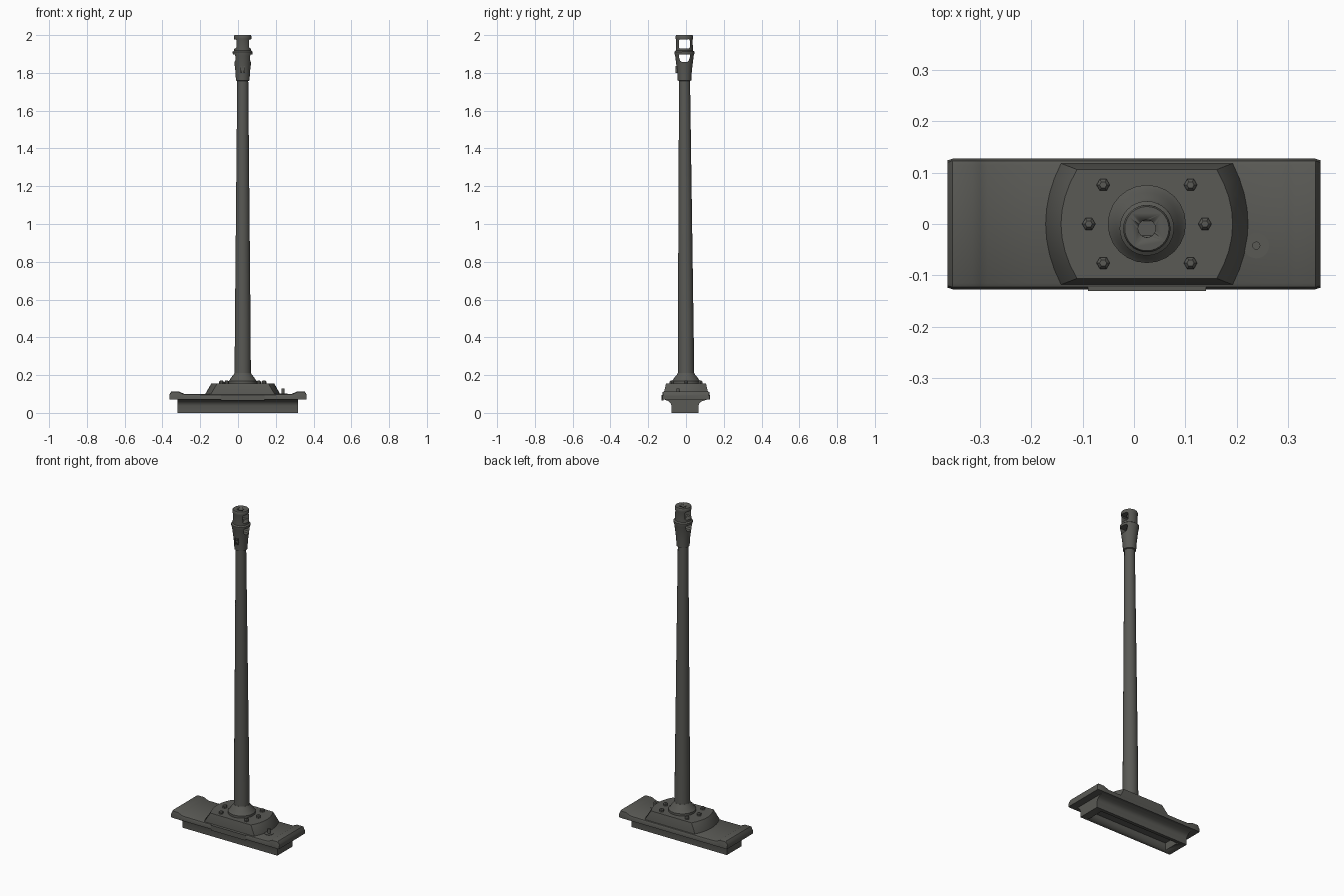
import bpy, bmesh, math
from mathutils import Vector, Matrix

cube = bpy.data.objects.get("Cube")
if cube:
    bpy.data.objects.remove(cube)

steel = bpy.data.materials.new("dark olive steel")
steel.use_nodes = True
COLOUR = (0.1, 0.1, 0.09, 1)
steel.diffuse_color = COLOUR
steel.node_tree.nodes["Principled BSDF"].inputs["Base Color"].default_value = COLOUR

AXIS_X = 0.025          # barrel axis, offset to the model's left
PIVOT = Vector((AXIS_X, 0, 0.2))
TILT = Matrix.Translation(PIVOT) @ Matrix.Rotation(0.005, 4, 'X') @ Matrix.Translation(-PIVOT)


def finish(name, bm, tilt=False, smooth=True):
    bmesh.ops.recalc_face_normals(bm, faces=bm.faces)
    if tilt:
        bm.transform(TILT)
    mesh = bpy.data.meshes.new(name)
    bm.to_mesh(mesh)
    bm.free()
    obj = bpy.data.objects.new(name, mesh)
    bpy.context.collection.objects.link(obj)
    mesh.materials.append(steel)
    if smooth:
        bpy.ops.object.select_all(action='DESELECT')
        obj.select_set(True)
        bpy.context.view_layer.objects.active = obj
        bpy.ops.object.shade_smooth_by_angle(angle=math.radians(35))
    return obj


def loft(name, rings, caps=True, **kw):
    """Skin a list of equal-length closed rings of points."""
    bm = bmesh.new()
    loops = [[bm.verts.new(p) for p in ring] for ring in rings]
    n = len(loops[0])
    for a, b in zip(loops, loops[1:]):
        for i in range(n):
            j = (i + 1) % n
            bm.faces.new((a[i], a[j], b[j], b[i]))
    if caps:
        bm.faces.new(loops[0])
        bm.faces.new(loops[-1])
    return finish(name, bm, **kw)


def lathe(name, profile, x=AXIS_X, y=0, sides=24, **kw):
    """Turn a (radius, height) profile around a vertical axis."""
    rings = [[(x + r * math.cos(2 * math.pi * i / sides),
               y + r * math.sin(2 * math.pi * i / sides), z)
              for i in range(sides)] for r, z in profile]
    return loft(name, rings, **kw)


def prism(name, outline, x0, x1, **kw):
    """Extrude a (y, z) outline along x."""
    return loft(name, [[(x, y, z) for y, z in outline] for x in (x0, x1)], **kw)


def cut(target, cutter):
    cutter.hide_render = True
    mod = target.modifiers.new("cut", 'BOOLEAN')
    mod.operation = 'DIFFERENCE'
    mod.solver = 'EXACT'
    mod.object = cutter
    bpy.context.view_layer.objects.active = target
    bpy.ops.object.modifier_apply(modifier=mod.name)
    bpy.data.objects.remove(cutter)


def box(y0, y1, z0, z1):
    return [(y0, z0), (y1, z0), (y1, z1), (y0, z1)]


# Lower trough: flared underside, hollow from below
trough = prism("lower_trough", [
    (-0.077, 0), (-0.077, 0.038), (-0.081, 0.05), (-0.09, 0.06), (-0.105, 0.067),
    (-0.118, 0.072), (0.118, 0.072), (0.1, 0.067), (0.08, 0.06), (0.07, 0.05),
    (0.066, 0.038), (0.066, 0)], -0.32, 0.318)
cut(trough, prism("trough_cutter", box(-0.055, 0.045, -0.01, 0.045), -0.27, 0.27))

# Cover plate: rounded long edges, tops rising to a chamfered lip at each end
half = [(0.363, 0.098, 0.124), (0.353, 0.114, 0.127), (0.315, 0.114, 0.127),
        (0.3, 0.107, 0.127), (0.285, 0.101, 0.127), (0.2, 0.1, 0.127)]
stations = [(-x, z, w) for x, z, w in half] + half[::-1]
loft("cover_plate", [[
    (x, -w, 0.07), (x, w, 0.07), (x, w, 0.088), (x, w - 0.004, z - 0.004),
    (x, w - 0.012, z), (x, -w + 0.012, z), (x, -w + 0.004, z - 0.004), (x, -w, 0.088)]
    for x, z, w in stations])
prism("front_panel", box(-0.13, -0.12, 0.065, 0.096), -0.09, 0.14, smooth=False)


# Raised shield: bowed ends and sloping sides
def shield_ring(end, bow, half_width, z):
    pts = []
    for side in (1, -1):
        for i in range(9):
            t = (i / 4 - 1) * side
            pts.append((AXIS_X + side * (end - bow * t * t), half_width * t, z))
    return pts


loft("shield_block", [shield_ring(0.197, 0.03, 0.118, 0.09),
                      shield_ring(0.197, 0.03, 0.118, 0.102),
                      shield_ring(0.167, 0.031, 0.106, 0.155)])

# Hexagonal bolts around the barrel collar
for i, (dx, dy) in enumerate([(0.113, 0), (0.085, 0.076), (-0.085, 0.076),
                              (-0.113, 0), (-0.085, -0.076), (0.085, -0.076)]):
    lathe(f"shield_bolt_{i + 1}", [(0.013, 0.15), (0.013, 0.164), (0.007, 0.171)],
          x=AXIS_X + dx, y=dy, sides=6, smooth=False)

# Sight peg beside the shield
lathe("peg_base", [(0.025, 0.095), (0.025, 0.103)], x=0.238, y=-0.042)
lathe("peg", [(0.008, 0.1), (0.008, 0.13)], x=0.238, y=-0.042, sides=12)

# Barrel and its collar
lathe("barrel_collar", [(0.076, 0.15), (0.076, 0.168), (0.068, 0.175), (0.061, 0.188),
                        (0.05, 0.2), (0.044, 0.21)])
lathe("barrel", [(0.043, 0.16), (0.042, 0.4), (0.029, 1.78)], tilt=True)

# Muzzle brake with a bore and two side ports cut straight through
brake = lathe("muzzle_brake", [
    (0.03, 1.757), (0.036, 1.76), (0.039, 1.81), (0.049, 1.89), (0.053, 1.903),
    (0.053, 1.912), (0.045, 1.918), (0.044, 1.975), (0.046, 1.982), (0.046, 1.995),
    (0.043, 2.0)], sides=32, tilt=True)
ports = [
    [(-0.024, 1.93), (0.024, 1.93), (0.029, 1.935), (0.029, 1.972),
     (0.024, 1.978), (-0.024, 1.978), (-0.029, 1.972), (-0.029, 1.935)],
    [(-0.014, 1.858), (0.014, 1.858), (0.023, 1.865), (0.029, 1.885),
     (0.029, 1.898), (-0.029, 1.898), (-0.029, 1.885), (-0.023, 1.865)]]
for outline in ports:
    cut(brake, prism("port_cutter", outline, AXIS_X - 0.1, AXIS_X + 0.1,
                     tilt=True, smooth=False))
cut(brake, lathe("bore_cutter", [(0.017, 1.87), (0.017, 2.05)], tilt=True))

# Clamp on the front of the brake: two lugs joined by a bolt
for side, name in ((-1, "right_lug"), (1, "left_lug")):
    x = AXIS_X + side * 0.008
    prism("clamp_" + name, box(-0.047, -0.03, 1.8, 1.838), x - 0.003, x + 0.003,
          tilt=True, smooth=False)
prism("clamp_bolt", box(-0.046, -0.035, 1.814, 1.824), AXIS_X - 0.012, AXIS_X + 0.012,
      tilt=True, smooth=False)
